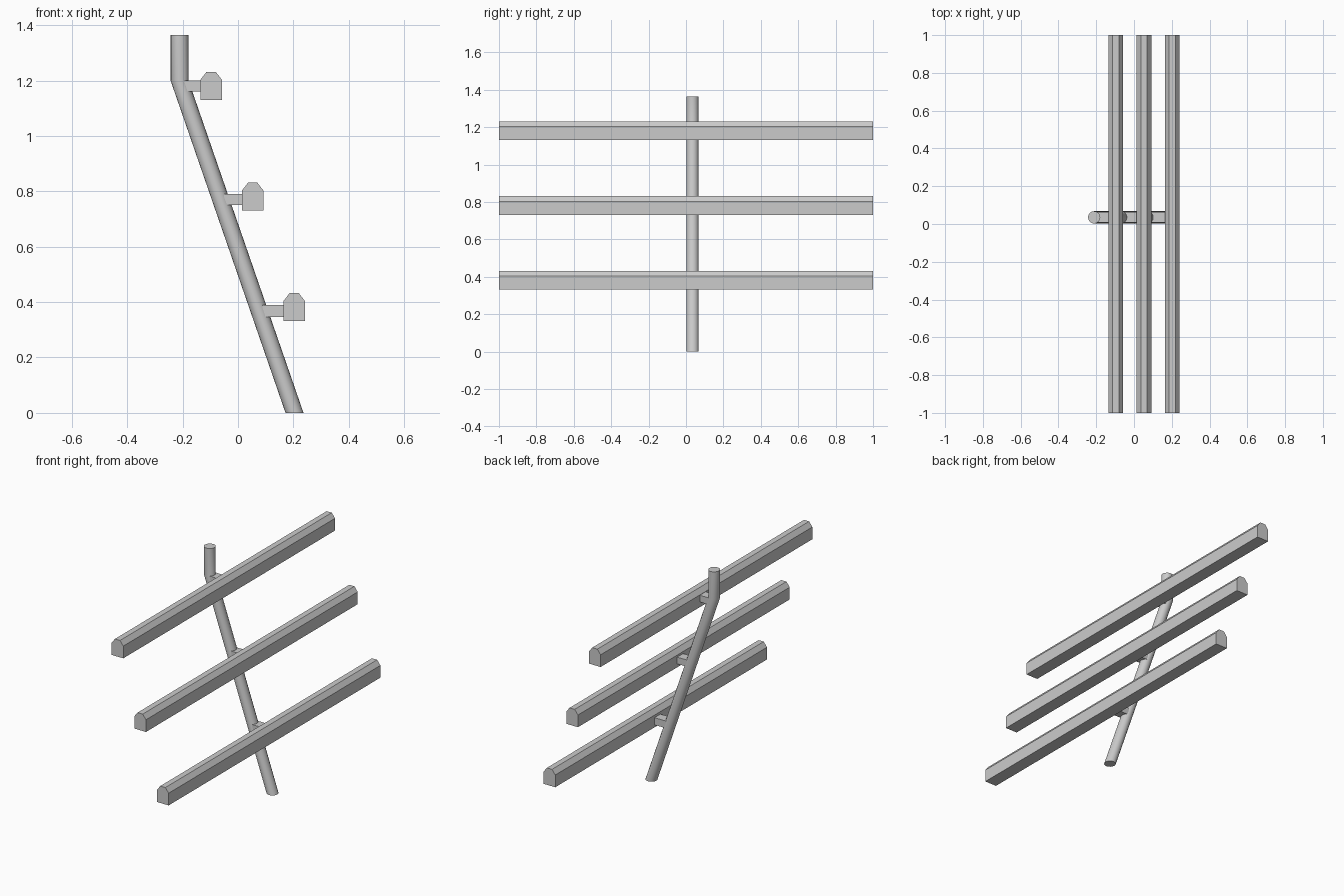
import bpy, bmesh, math

if "Cube" in bpy.data.objects:
    bpy.data.objects.remove(bpy.data.objects["Cube"])


def make_object(name, bm):
    bmesh.ops.recalc_face_normals(bm, faces=bm.faces)
    mesh = bpy.data.meshes.new(name)
    bm.to_mesh(mesh)
    bm.free()
    obj = bpy.data.objects.new(name, mesh)
    bpy.context.collection.objects.link(obj)
    return obj


def loft(name, rings):
    """Capped skin through a list of equal-length point rings."""
    bm = bmesh.new()
    loops = [[bm.verts.new(p) for p in ring] for ring in rings]
    n = len(loops[0])
    for a, b in zip(loops, loops[1:]):
        for i in range(n):
            j = (i + 1) % n
            bm.faces.new((a[i], a[j], b[j], b[i]))
    bm.faces.new(loops[0][::-1])
    bm.faces.new(loops[-1])
    return make_object(name, bm)


POLE_Y, R, SIDES = 0.035, 0.0325, 16


def level_ring(x, z):
    return [(x + R * math.cos(t), POLE_Y + R * math.sin(t), z)
            for t in (2 * math.pi * i / SIDES for i in range(SIDES))]


# Leaning pole with level ends and an upright top
pole = loft("pole", [level_ring(0.204, 0), level_ring(-0.211, 1.2),
                     level_ring(-0.211, 1.365)])
for o in bpy.context.selected_objects:
    o.select_set(False)
pole.select_set(True)
bpy.context.view_layer.objects.active = pole
bpy.ops.object.shade_smooth_by_angle(angle=math.radians(30))

# Rail section: box with a chamfered top
RAIL = [(-0.0385, 0), (0.0385, 0), (0.0385, 0.073),
        (0.017, 0.101), (-0.017, 0.101), (-0.0385, 0.073)]

for label, x, z, z0, z1 in (("lower", 0.203, 0.331, 0.346, 0.389),
                            ("middle", 0.053, 0.73, 0.751, 0.791),
                            ("upper", -0.097, 1.13, 1.161, 1.201)):
    # Long rail
    loft(label + "_rail", [[(x + u, y, z + v) for u, v in RAIL]
                           for y in (-1, 1)])
    # Block joining the rail to the pole
    pole_x = 0.204 - 0.415 * (z0 + z1) / 2 / 1.2
    loft(label + "_bracket",
         [[(bx, POLE_Y + s * 0.028, bz)
           for s, bz in ((-1, z0), (1, z0), (1, z1), (-1, z1))]
          for bx in (pole_x + 0.012, x - 0.0385)])
